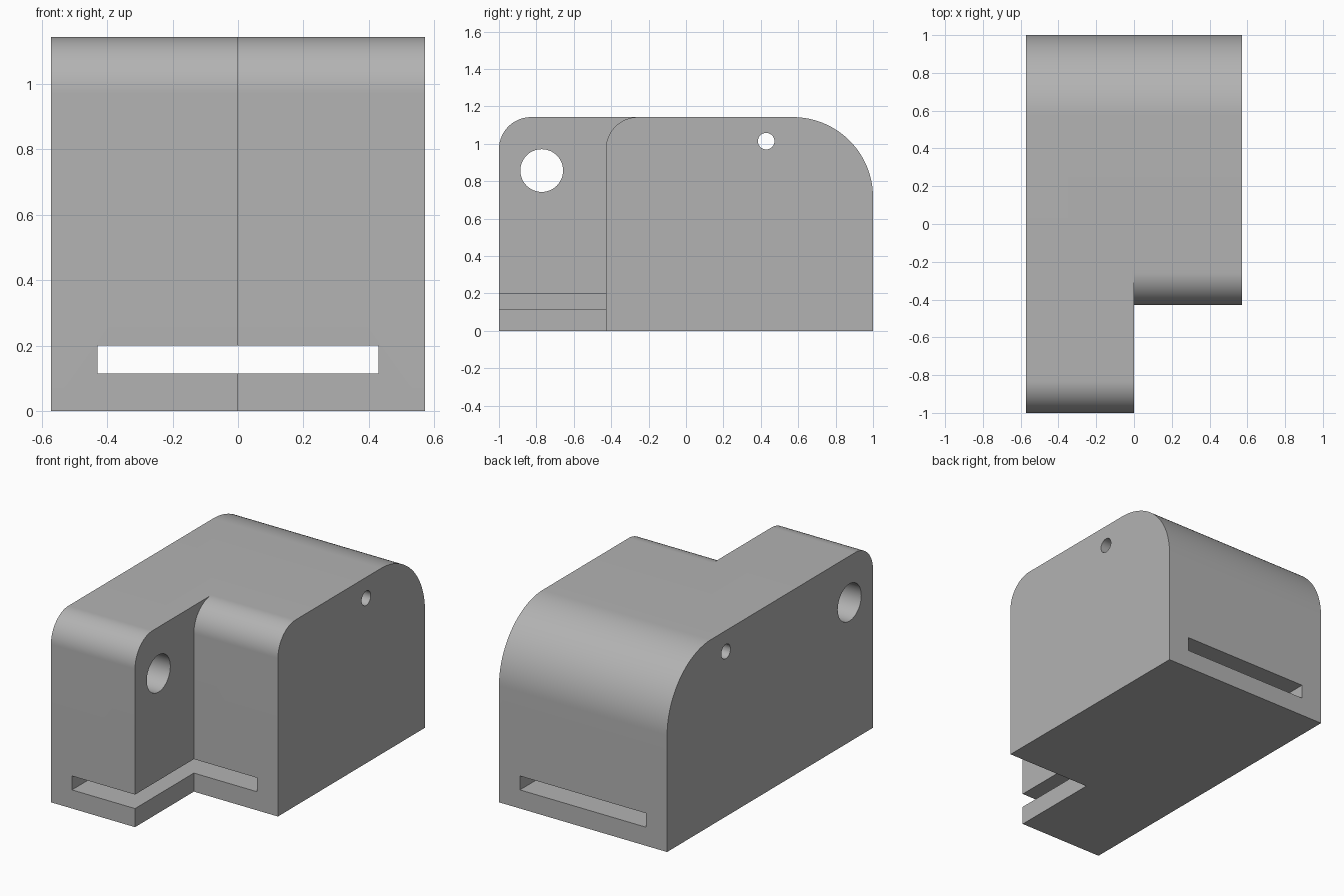
import bpy, bmesh, math

cube = bpy.data.objects.get("Cube")
if cube:
    bpy.data.objects.remove(cube, do_unlink=True)

U = 1 / 7                      # design unit
HALF_W, H = 4 * U, 8 * U       # half width, height
STEP_Y = -3 * U                # front of the short half
R_FRONT, R_BACK = 1.2 * U, 3 * U

grey = bpy.data.materials.new("plain grey")
grey.use_nodes = True
colour = (0.45, 0.45, 0.45, 1)
grey.diffuse_color = colour
grey.node_tree.nodes["Principled BSDF"].inputs["Base Color"].default_value = colour


def arc(cy, cz, r, start, end, steps=24):
    """Points (y, z) along an arc, angles in degrees."""
    angles = [math.radians(start + (end - start) * i / steps) for i in range(steps + 1)]
    return [(cy + r * math.cos(a), cz + r * math.sin(a)) for a in angles]


def extrude_x(name, profile, x0, x1):
    """Solid made by sweeping a (y, z) profile from x0 to x1."""
    bm = bmesh.new()
    face = bm.faces.new([bm.verts.new((x0, y, z)) for y, z in profile])
    swept = bmesh.ops.extrude_face_region(bm, geom=[face])["geom"]
    verts = [v for v in swept if isinstance(v, bmesh.types.BMVert)]
    bmesh.ops.translate(bm, verts=verts, vec=(x1 - x0, 0, 0))
    bmesh.ops.recalc_face_normals(bm, faces=bm.faces)
    mesh = bpy.data.meshes.new(name)
    bm.to_mesh(mesh)
    bm.free()
    mesh.materials.append(grey)
    obj = bpy.data.objects.new(name, mesh)
    bpy.context.collection.objects.link(obj)
    return obj


def rectangle(y0, y1, z0, z1):
    return [(y0, z0), (y1, z0), (y1, z1), (y0, z1)]


# Main block with rounded front and back top edges
profile = [(-1, 0), (1, 0)]
profile += arc(1 - R_BACK, H - R_BACK, R_BACK, 0, 90, 32)
profile += arc(-1 + R_FRONT, H - R_FRONT, R_FRONT, 90, 180)
body = extrude_x("block_body", profile, -HALF_W, HALF_W)

# Notch that shortens the left half and rounds its front top edge
notch = [(-1.2, -0.2), (STEP_Y, -0.2)]
notch += arc(STEP_Y + R_FRONT, H - R_FRONT, R_FRONT, 180, 90)
notch += [(STEP_Y + R_FRONT, 1.4), (-1.2, 1.4)]

# Cutters: notch, flat slot along the length, two cross holes
cutters = [
    extrude_x("notch_cutter", notch, 0, 1),
    extrude_x("slot_cutter", rectangle(-1.2, 1.2, 0.8 * U, 1.4 * U), -3 * U, 3 * U),
    extrude_x("large_hole_cutter", arc(-5.4 * U, 6 * U, 0.8 * U, 0, 360, 48)[:-1], -1, 0.2),
    extrude_x("small_hole_cutter", arc(3 * U, 7.1 * U, 0.31 * U, 0, 360, 32)[:-1], -1, 1),
]
bpy.context.view_layer.objects.active = body
for cutter in cutters:
    cut = body.modifiers.new(cutter.name, "BOOLEAN")
    cut.operation, cut.solver, cut.object = "DIFFERENCE", "EXACT", cutter
    bpy.ops.object.modifier_apply(modifier=cut.name)
    bpy.data.objects.remove(cutter, do_unlink=True)

# Smooth curves, sharp edges
bpy.ops.object.select_all(action="DESELECT")
body.select_set(True)
bpy.ops.object.shade_smooth_by_angle(angle=math.radians(30))
